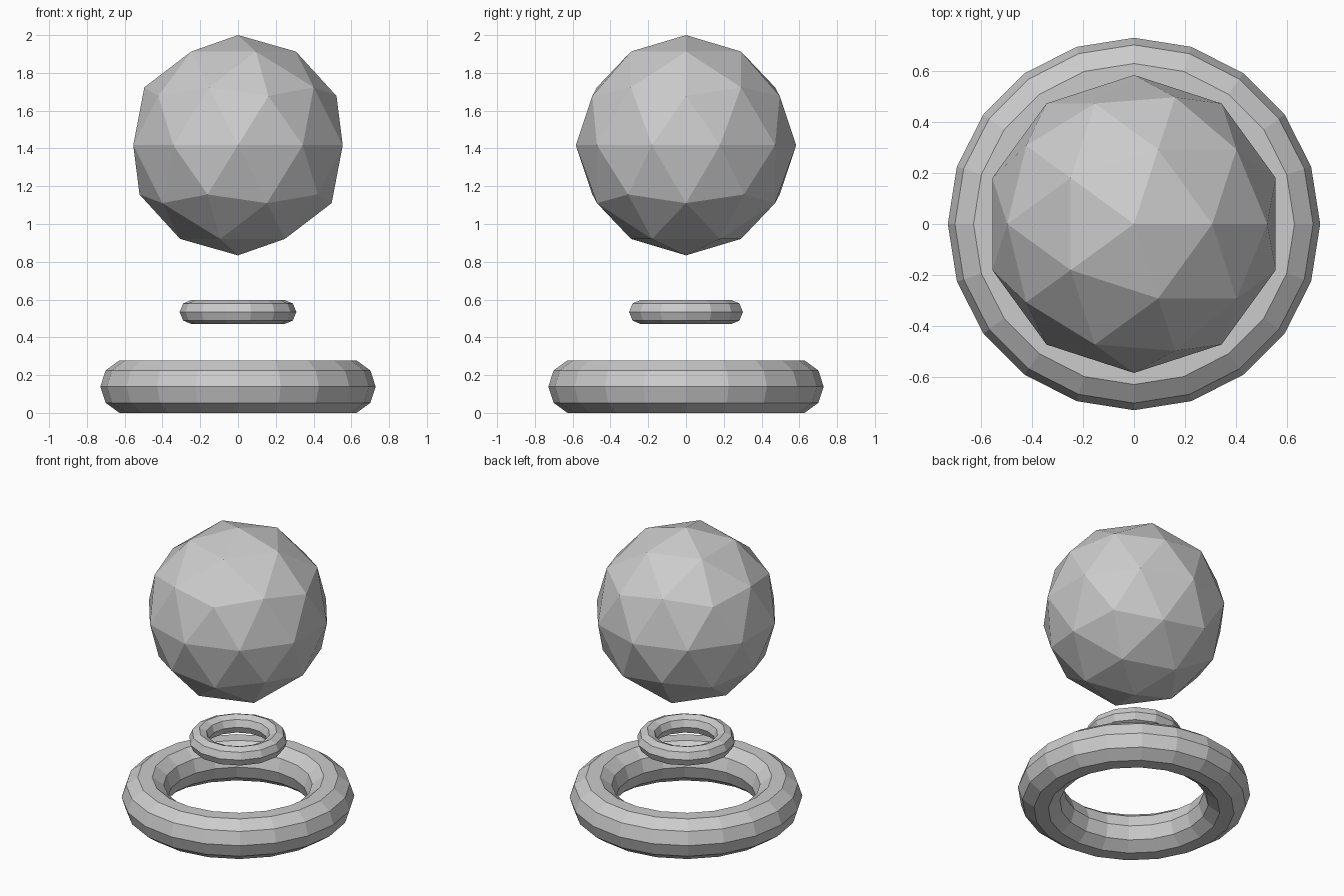
import bpy

if "Cube" in bpy.data.objects:
    bpy.data.objects.remove(bpy.data.objects["Cube"])

UNIT = 0.583  # radius of the ball and of the base ring's centre line


def ring(name, z, major, minor, sides, profile_sides):
    bpy.ops.mesh.primitive_torus_add(
        location=(0, 0, z), major_radius=major, minor_radius=minor,
        major_segments=sides, minor_segments=profile_sides)
    bpy.context.object.name = name


# Large ring on the ground
ring("base_ring", 0.139, UNIT, UNIT * 0.25, 20, 10)

# Small floating ring
ring("small_ring", 0.534, UNIT * 0.42, UNIT * 0.11, 14, 8)

# Faceted ball floating on top
bpy.ops.mesh.primitive_ico_sphere_add(
    subdivisions=2, radius=UNIT, location=(0, 0, 2 - UNIT))
bpy.context.object.name = "ball"
